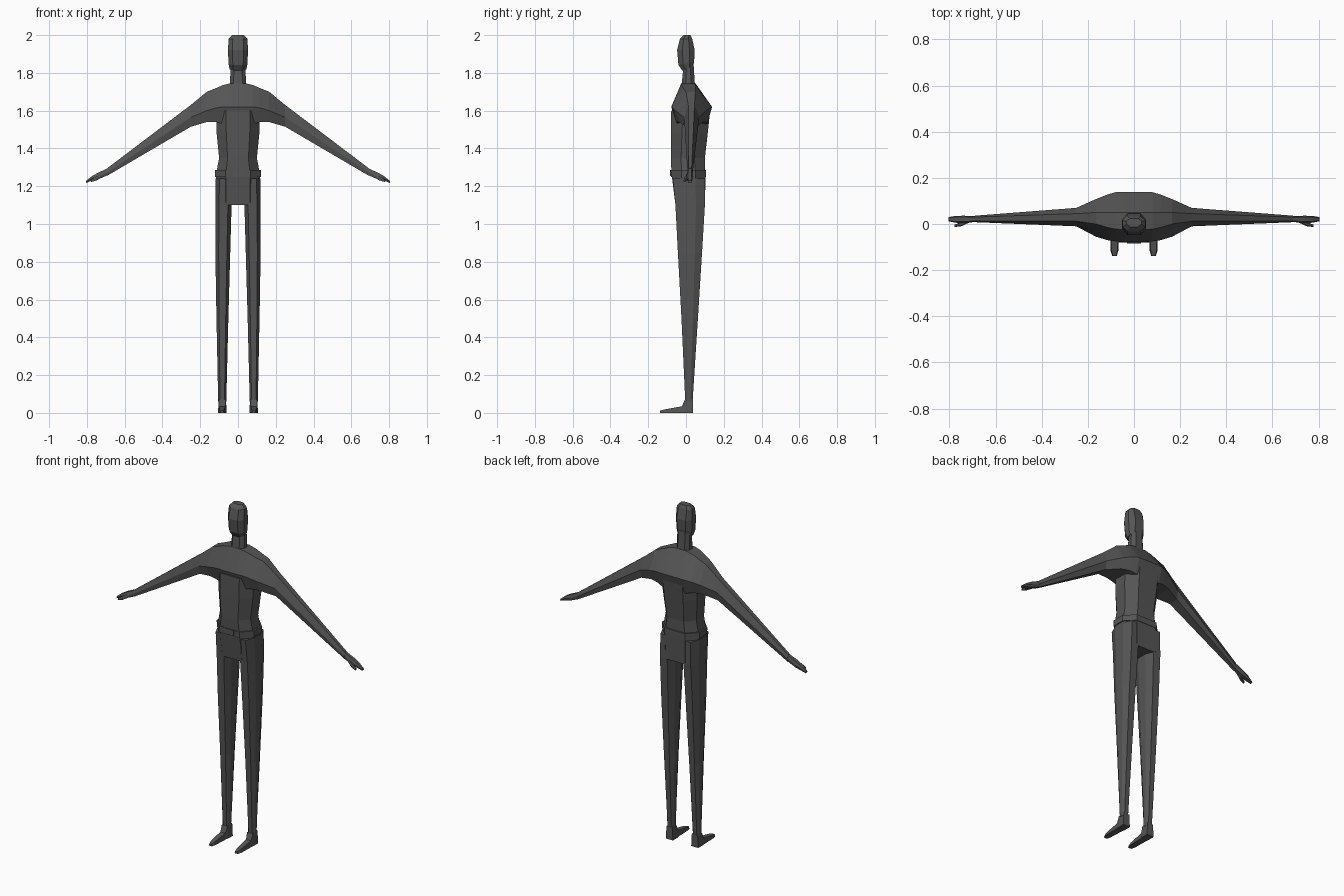
import bpy, bmesh

dark = bpy.data.materials.new("dark_grey")
dark.diffuse_color = (0.09, 0.09, 0.09, 1)


def loft(name, rings, mirror=False):
    """Skin a list of equal-length point rings, with capped ends."""
    bm = bmesh.new()
    vr = [[bm.verts.new(p) for p in r] for r in rings]
    n = len(vr[0])
    for a, b in zip(vr, vr[1:]):
        for i in range(n):
            j = (i + 1) % n
            bm.faces.new((a[i], a[j], b[j], b[i]))
    bm.faces.new(vr[0])
    bm.faces.new(vr[-1])
    bmesh.ops.recalc_face_normals(bm, faces=bm.faces)
    me = bpy.data.meshes.new(name)
    bm.to_mesh(me)
    bm.free()
    me.materials.append(dark)
    ob = bpy.data.objects.new(name, me)
    bpy.context.collection.objects.link(ob)
    if mirror:
        ob.modifiers.new("mirror", 'MIRROR')
    return ob


OCT = [(-.55, -1), (.55, -1), (1, -.4), (1, .4), (.55, 1), (-.55, 1), (-1, .4), (-1, -.4)]


def oct_z(z, x0, x1, y0, y1, tilt=0):
    """Eight-sided level ring inside the given bounds, tilted along y."""
    ring = []
    for u, v in OCT:
        y = (y0 + y1) / 2 + v * (y1 - y0) / 2
        ring.append(((x0 + x1) / 2 + u * (x1 - x0) / 2, y, z + tilt * y))
    return ring


def hex_x(x, yf, yb, zb, zm, zt, tf, tb):
    """Six-sided ring across the arm line: top, mid and bottom levels."""
    inset = (yb - yf) * 0.12
    return [(x, tf, zt), (x, yf, zm), (x, yf + inset, zb),
            (x, yb - inset, zb), (x, yb, zm), (x, tb, zt)]


def body(name, rows):
    return loft(name, [oct_z(z, -hx, hx, y0, y1, *t) for z, hx, y0, y1, *t in rows])


# Head and neck
body("head", [(1.82, .044, -.02, .037, .4), (1.85, .05, -.04, .043, .2),
              (1.92, .053, -.047, .046), (1.98, .050, -.032, .033), (2.0, .032, -.012, .024)])
body("neck", [(1.70, .046, -.032, .055), (1.75, .042, -.022, .046), (1.85, .039, -.012, .04)])

# Chest, shoulders and both arms as one skin from wrist to wrist
half = [(.04, -.078, .138, 1.53, 1.62, 1.745, -.025, .05),
        (.08, -.075, .138, 1.53, 1.62, 1.735, -.022, .05),
        (.115, -.07, .128, 1.54, 1.615, 1.72, -.015, .05),
        (.165, -.055, .108, 1.54, 1.60, 1.70, .0, .05),
        (.25, -.01, .07, 1.515, 1.565, 1.63, .012, .045),
        (.69, .008, .036, 1.257, 1.275, 1.297, .014, .03)]
arm_rows = [(-r[0],) + r[1:] for r in reversed(half)] + half
loft("chest_and_arms", [hex_x(*r) for r in arm_rows])

# Hands and thumbs
loft("hands", [hex_x(*r) for r in [
    (.685, .01, .034, 1.26, 1.278, 1.297, .014, .03),
    (.74, .002, .036, 1.237, 1.253, 1.272, .01, .03),
    (.775, .006, .035, 1.228, 1.24, 1.252, .01, .03),
    (.804, .012, .03, 1.218, 1.223, 1.229, .015, .026)]], True)
loft("thumbs", [hex_x(*r) for r in [
    (.71, .008, .02, 1.252, 1.262, 1.272, .01, .018),
    (.75, -.01, .008, 1.23, 1.24, 1.252, -.006, .004),
    (.778, -.013, -.003, 1.222, 1.228, 1.234, -.011, -.005)]], True)

# Torso, belt and buckle
body("torso", [(1.60, .115, -.078, .128), (1.48, .113, -.08, .115), (1.35, .10, -.08, .10),
               (1.27, .115, -.077, .10)])
body("belt", [(1.25, .122, -.08, .106), (1.285, .122, -.081, .106)])
bx = [(-.03, 1.255), (.03, 1.255), (.03, 1.285), (-.03, 1.285)]
loft("buckle", [[(x, y, z) for x, z in bx] for y in (-.084, -.07)])
body("hips", [(1.27, .117, -.077, .104), (1.10, .118, -.056, .10)])

# Legs
loft("legs", [oct_z(*r) for r in [
    (1.24, .02, .12, -.07, .10), (1.10, .034, .12, -.056, .10), (.85, .041, .12, -.043, .085),
    (.5, .051, .114, -.024, .063), (.06, .062, .105, -.004, .035)]], True)

# Feet, lofted from heel to toe
feet = [(.037, .06, .106, .075), (-.006, .06, .106, .07), (-.022, .064, .104, .035),
        (-.115, .068, .102, .018), (-.138, .074, .095, .012)]
loft("feet", [[(x0, y, 0), (x1, y, 0), (x1 - .004, y, h), (x0 + .004, y, h)]
              for y, x0, x1, h in feet], True)
